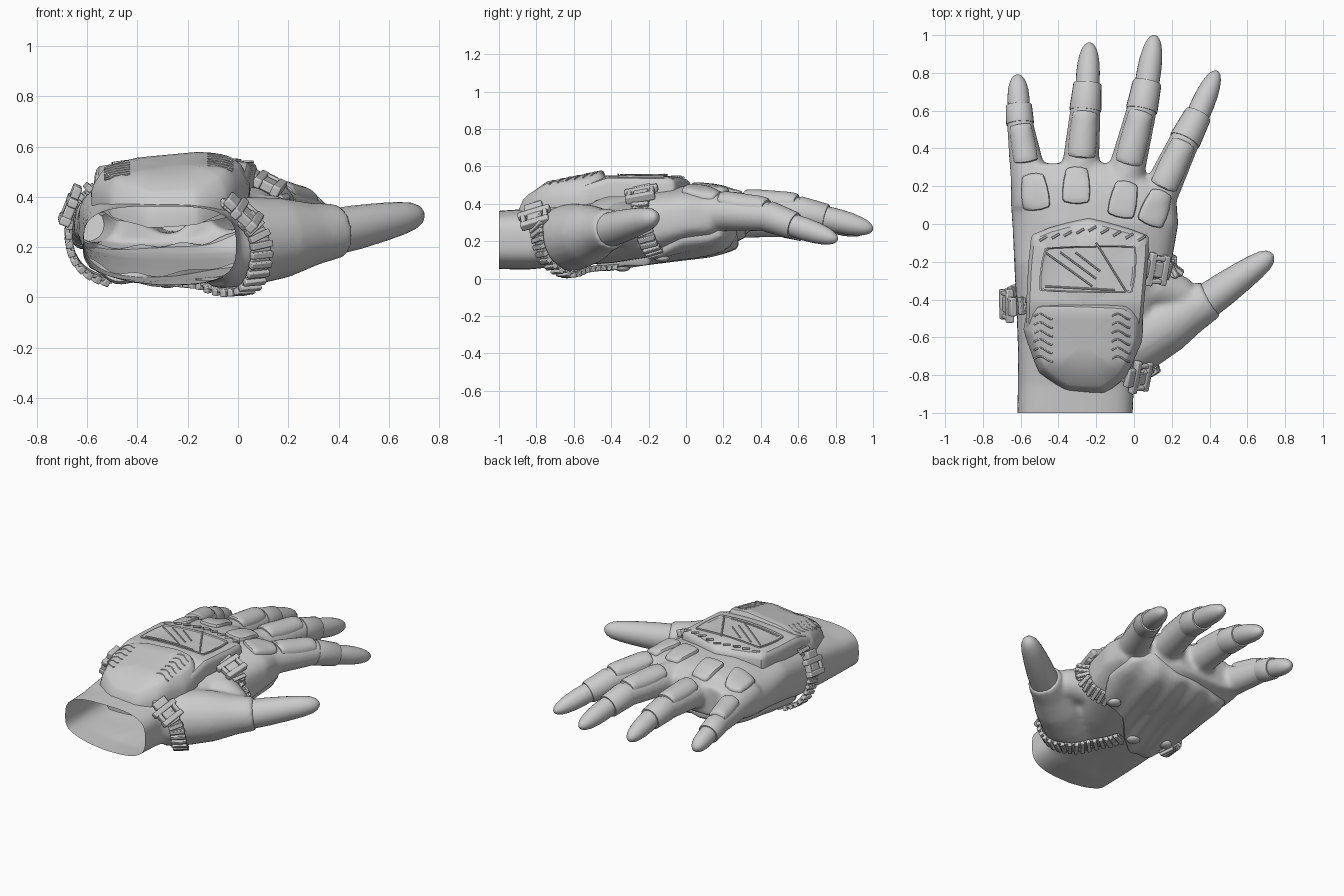
import bpy, bmesh, math
from mathutils import Vector as V, Matrix
from mathutils.bvhtree import BVHTree

if "Cube" in bpy.data.objects:
    bpy.data.objects.remove(bpy.data.objects["Cube"])


def finish(bm, name, angle=35, bevel=0):
    bmesh.ops.recalc_face_normals(bm, faces=bm.faces)
    me = bpy.data.meshes.new(name)
    bm.to_mesh(me)
    bm.free()
    ob = bpy.data.objects.new(name, me)
    bpy.context.collection.objects.link(ob)
    bpy.ops.object.select_all(action='DESELECT')
    ob.select_set(True)
    bpy.context.view_layer.objects.active = ob
    bpy.ops.object.shade_smooth_by_angle(angle=math.radians(angle))
    if bevel:
        m = ob.modifiers.new("bevel", 'BEVEL')
        m.width, m.segments = bevel, 2
    return ob


def skin(bm, rings, bottom=True):
    rs = [[bm.verts.new(p) for p in r] for r in rings]
    n = len(rs[0])
    for a, b in zip(rs, rs[1:]):
        for i in range(n):
            bm.faces.new((a[i], a[(i + 1) % n], b[(i + 1) % n], b[i]))
    if bottom:
        bm.faces.new(rs[0])
    bm.faces.new(rs[-1])


def tube(bm, pts, n=20):
    """Round tube through (x, y, z, radius) points."""
    P = [V(p[:3]) for p in pts]
    rings = []
    for i, p in enumerate(P):
        d = (P[min(i + 1, len(P) - 1)] - P[max(i - 1, 0)]).normalized()
        s = d.cross(V((0, 0, 1))).normalized()
        u = s.cross(d)
        r = pts[i][3]
        rings.append([p + s * r * math.cos(2 * math.pi * k / n) + u * r * math.sin(2 * math.pi * k / n)
                      for k in range(n)])
    skin(bm, rings)


def mix(a, b, t):
    return tuple(x + (y - x) * t for x, y in zip(a, b))


# fingers: base, middle joint, sleeve end, tip (x, y, z, radius)
fingers = {
    "pinky": [(-.535, .1, .325, .11), (-.603, .53, .295, .071), (-.61, .63, .27, .066), (-.617, .79, .225, .02)],
    "ring": [(-.30, .1, .36, .112), (-.258, .60, .345, .081), (-.246, .745, .32, .071), (-.235, .96, .255, .02)],
    "middle": [(-.085, .1, .37, .108), (.04, .60, .36, .081), (.07, .75, .325, .073), (.11, 1.0, .265, .02)],
    "index": [(.09, .06, .365, .105), (.268, .44, .335, .081), (.34, .58, .285, .07), (.44, .81, .21, .02)],
}
thumb = [(-.10, -.68, .21, .175), (.03, -.60, .225, .18), (.18, -.52, .24, .16), (.30, -.455, .255, .125),
         (.405, -.395, .268, .107)]

# glove body: palm loft, finger sleeves and thumb merged
bm = bmesh.new()
secs = [(-1.08, -.62, -.01, .055, .36), (-.85, -.615, .0, .05, .375), (-.65, -.615, .06, .07, .41),
        (-.4, -.625, .13, .085, .445), (-.2, -.635, .2, .115, .475), (0, -.645, .235, .14, .50),
        (.13, -.655, .225, .155, .49), (.21, -.655, .15, .175, .475), (.32, -.635, -.1, .22, .43)]
rings = []
for y, x0, x1, z0, z1 in secs:
    r = []
    for k in range(32):
        a = 2 * math.pi * k / 32
        c, s = math.cos(a), math.sin(a)
        x = (x0 + x1) / 2 + (x1 - x0) / 2 * math.copysign(abs(c) ** .62, c)
        z = (z0 + z1) / 2 + (z1 - z0) / 2 * math.copysign(abs(s) ** .62, s)
        if s < 0 and y > -.1:
            z += .3 * max(0, x) * -s
        if s < 0 and y < -.8:
            z += .15 * max(0, -.35 - x) * -s
        if s > 0 and y > -.1:
            z -= .25 * max(0, -.4 - x)
        r.append((x, y, z))
    rings.append(r)
skin(bm, rings)
for f in fingers.values():
    tube(bm, f[:3])
tube(bm, thumb)
tube(bm, [(-.02, -.35, .29, .13), (.14, -.33, .29, .12), (.27, -.38, .275, .09)])
tmp = finish(bm, "glove_source")
m = tmp.modifiers.new("remesh", 'REMESH')
m.mode, m.voxel_size = 'VOXEL', .015
m = tmp.modifiers.new("smooth", 'SMOOTH')
m.factor, m.iterations = .5, 8
me = bpy.data.meshes.new_from_object(tmp.evaluated_get(bpy.context.evaluated_depsgraph_get()))
bpy.data.objects.remove(tmp)
bm = bmesh.new()
bm.from_mesh(me)
bmesh.ops.bisect_plane(bm, geom=bm.verts[:] + bm.edges[:] + bm.faces[:], plane_co=(0, -1, 0),
                       plane_no=(0, 1, 0), clear_inner=True)
tree = BVHTree.FromBMesh(bm)
finish(bm, "glove_body", 60)


def surf(x, y, side=1):
    """Height of the glove's top (side 1) or palm (side -1)."""
    hit = tree.ray_cast(V((x, y, .3 + side)), V((0, 0, -side)))[0]
    return (hit or tree.find_nearest(V((x, y, .3 + .1 * side)))[0]).z


def rounded(pts, k=.2):
    P = [V(p) for p in pts]
    for kk in (k, .3):
        P = [q for i, p in enumerate(P) for q in (p.lerp(P[i - 1], kk), p.lerp(P[(i + 1) % len(P)], kk))]
    out = []
    for i, p in enumerate(P):
        q = P[(i + 1) % len(P)]
        n = max(1, math.ceil((q - p).length / .035))
        out += [p.lerp(q, j / n) for j in range(n)]
    return out


def pad(name, pts, prof, zf, side=1, k=.2, angle=35):
    """Plate made of shrinking outlines; prof = (scale, height) steps over zf."""
    o = rounded(pts, k)
    c = sum(o, V((0, 0))) / len(o)
    rings = []
    for s, h in prof:
        ring = [c + (p - c) * s for p in o]
        rings.append([(p.x, p.y, zf(p.x, p.y) + side * h) for p in ring])
    bm = bmesh.new()
    skin(bm, rings, False)
    return finish(bm, name, angle)


soft = [(1, -.01), (1, .01), (.95, .018), (.82, .022), (.6, .024), (.35, .024), (.1, .024)]


def quad(cx, cy, dx, dy, L, w0, w1):
    d = V((dx, dy)).normalized()
    s, c = V((d.y, -d.x)), V((cx, cy))
    return [c - d * L - s * w0, c - d * L + s * w0, c + d * L + s * w1, c + d * L - s * w1]


# finger bands, fingertips and finger pads
for name, (a, b, c, t) in fingers.items():
    bm = bmesh.new()
    tube(bm, [b[:3] + (b[3] * .85,), b[:3] + (b[3] * 1.02,), mix(b, c, .06)[:3] + (b[3] * 1.04,),
              mix(b, c, .96)[:3] + (c[3] * 1.05,), c[:3] + (c[3] * 1.0,)], 24)
    finish(bm, name + "_band", 50)
    bm = bmesh.new()
    r = c[3] * .88
    tube(bm, [mix(c, t, u)[:3] + (r * q,) for u, q in
              ((-.1, 1), (.25, 1), (.5, .93), (.7, .8), (.85, .62), (.94, .42), (.985, .22), (1, .06))], 24)
    finish(bm, name + "_tip", 50)
    y0 = {"pinky": .325, "ring": .35, "middle": .315, "index": .19}[name]
    p0 = mix(a, b, (y0 - a[1]) / (b[1] - a[1]))
    mid = mix(p0, b, .5)
    L = (V(b[:2]) - V(p0[:2])).length / 2
    pad(name + "_pad", quad(mid[0], mid[1], b[0] - a[0], b[1] - a[1], L, b[3] * .96, b[3] * .85), soft, surf, k=.1)

# thumb tip
tt = (.735, -.16, .335)
bm = bmesh.new()
tube(bm, [mix(thumb[-1][:3], tt, u) + (.09 * q,) for u, q in
          ((-.1, 1.04), (.2, .98), (.5, .86), (.72, .74), (.87, .6), (.95, .42), (.99, .2), (1, .06))], 24)
finish(bm, "thumb_tip", 50)

# knuckle pads
for i, (x, y, dx) in enumerate([(-.525, .17, -.12), (-.305, .205, .03), (-.055, .13, .2), (.115, .085, .4)]):
    pad("knuckle_pad_%d" % i, quad(x, y, dx, 1, .098, .08, .062), soft, surf, k=.15)

# back-of-hand base plate with recessed panel
def plate_z(x, y):
    return .555 - .25 * (x + .2) ** 2 - .35 * max(0, -.42 - y) - .35 * max(0, y + .06)


base = [(-.55, -.05), (-.24, .035), (.085, -.06), (.06, -.33), (.035, -.62), (-.05, -.80), (-.17, -.88),
        (-.35, -.87), (-.49, -.78), (-.575, -.55)]
pad("back_plate", base, [(1, -.1), (1.005, -.03), (.985, -.01), (.95, 0), (.7, 0), (.4, 0), (.1, 0)], plate_z, k=.08)
pad("front_panel", [(-.48, -.12), (.02, -.11), (.0, -.37), (-.51, -.36)],
    [(1, -.02), (1, .008), (.97, .009), (.93, .002), (.5, .002), (.1, .002)], plate_z, k=.06)

# domed wrist shell
def dome_z(x, y):
    e = max(0, abs(x + .28) - .12)
    return .592 - .2 * max(0, -.43 - y) - .5 * max(0, -.74 - y) - .1 * max(0, -.1 - x) - .15 * e - .3 * max(0, x + .03)


pad("wrist_shell", [(-.545, -.41), (-.02, -.425), (.045, -.5), (.04, -.62), (-.045, -.81), (-.16, -.9),
                    (-.36, -.89), (-.50, -.79), (-.585, -.56)],
    [(1.01, -.12), (1.015, -.07), (.98, -.04), (.9, -.005), (.85, 0), (.6, 0), (.3, 0), (.08, 0)], dome_z, k=.1)

# raised ridges: diagonal lines on the panel, wavy lines on the shell, front trim
bm = bmesh.new()
lines = [((-.47 + .08 * i, -.15), (-.22 + .02 * i, -.33 + .04 * i)) for i in range(3)]
lines += [((-.2, -.1), (-.04, -.36)), ((-.47, -.33), (-.1, -.35))]
for a, b in lines:
    tube(bm, [(x, y, plate_z(x, y) + .003, .005) for x, y in (mix(a, b, j / 6) for j in range(7))], 6)
for sx in (-.48, -.07):
    for i in range(6):
        y = -.49 - .045 * i
        pts = [(sx + .1 * (j / 8 - .5), y + .015 * math.sin(j * .6)) for j in range(9)]
        tube(bm, [(a, b, dome_z(a, b) - .002, .005) for a, b in pts], 6)
for i in range(9):
    x = -.48 + .065 * i
    y = -.085 + .06 * (1 - abs(x + .22) / .3)
    tube(bm, [(x - .02, y - .012, plate_z(x, y), .007), (x + .02, y + .012, plate_z(x, y), .007)], 6)
finish(bm, "plate_ridges")

# palm pad with soft folds
palm = [(.18, .19), (.03, .27), (-.28, .28), (-.57, .22), (-.615, .0), (-.60, -.33), (-.52, -.46), (-.37, -.48),
        (-.22, -.36), (-.08, -.2), (.1, -.17), (.18, -.03)]
pad("palm_pad", palm, [(1, -.01), (1.01, .02), (.98, .032)] + [(s / 10, .032) for s in (9, 8, 7, 6, 5, 4, 3, 2, 1)],
    lambda x, y: surf(x, y, -1) + .008 * math.sin(38 * (x - .25 * y)), -1, .12, 50)

# snap buttons
for i, (x, y) in enumerate([(.05, -.13), (-.28, -.34), (-.5, -.29)]):
    bm = bmesh.new()
    bmesh.ops.create_uvsphere(bm, u_segments=20, v_segments=10, radius=.042,
                              matrix=Matrix.Translation((x, y, surf(x, y, -1) - .034)) @ Matrix.Diagonal((1, 1, .5, 1)))
    finish(bm, "snap_button_%d" % i)


def box(bm, c, t, s, n, size):
    m = Matrix((t * size[0], s * size[1], n * size[2])).transposed().to_4x4()
    bmesh.ops.create_cube(bm, size=1, matrix=Matrix.Translation(c) @ m)


# ribbed straps hugging the glove, each with a buckle at its upper end
straps = {
    "thumb_web": (.0, [(.04, -.235, .50), (.17, -.25, .45), (.235, -.24, .33), (.2, -.2, .17), (.06, -.14, .1)]),
    "wrist": (.008, [(-.03, -.80, .41), (.03, -.83, .36), (.1, -.81, .25), (.08, -.75, .1), (.03, -.65, .02),
                     (-.1, -.55, .02), (-.18, -.46, .03), (-.22, -.36, .06)]),
    "side": (.035, [(-.58, -.43, .42), (-.68, -.43, .33), (-.68, -.40, .22), (-.6, -.36, .1), (-.5, -.31, .08)]),
}
for name, (off, ctrl) in straps.items():
    pts = []
    for a, b in zip(ctrl, ctrl[1:]):
        a, b = V(a), V(b)
        n = max(1, round((b - a).length / .04))
        pts += [a.lerp(b, j / n) for j in range(n)]
    near = [tree.find_nearest(p)[:2] for p in pts]
    P = [h + n * (off + .008) for h, n in near]
    for _ in range(2):
        P = [P[0]] + [(P[i - 1] + P[i] * 2 + P[i + 1]) / 4 for i in range(1, len(P) - 1)] + [P[-1]]
    frames = []
    for i, p in enumerate(P):
        t = (P[min(i + 1, len(P) - 1)] - P[max(i - 1, 0)]).normalized()
        s = t.cross(near[i][1]).normalized()
        frames.append((p, t, s, s.cross(t)))
    bm = bmesh.new()
    for p, t, s, n in frames:
        box(bm, p, t, s, n, (.048, .085, .014))
        box(bm, p + n * .01, t, s, n, (.026, .095, .028))
    finish(bm, name + "_strap", 30, .004)
    bm = bmesh.new()
    p, t, s, n = frames[2]
    t = (frames[4][0] - frames[1][0]).normalized()
    s = t.cross(n).normalized()
    n = s.cross(t)
    p = p + n * .022
    for u, w, L, h in ((-.055, .10, .05, .035), (-.015, .18, .035, .04), (.065, .16, .035, .045), (.025, .08, .07, .03)):
        box(bm, p + t * u, t, s, n, (L, w, h))
    for q in (-1, 1):
        box(bm, p + t * .025 + s * q * .062, t, s, n, (.1, .024, .04))
    finish(bm, name + "_buckle", 30, .007)

# rest the whole glove on the ground
obs = list(bpy.context.collection.objects)
low = min(v.co.z for o in obs for v in o.data.vertices)
for o in obs:
    o.location.z -= low
